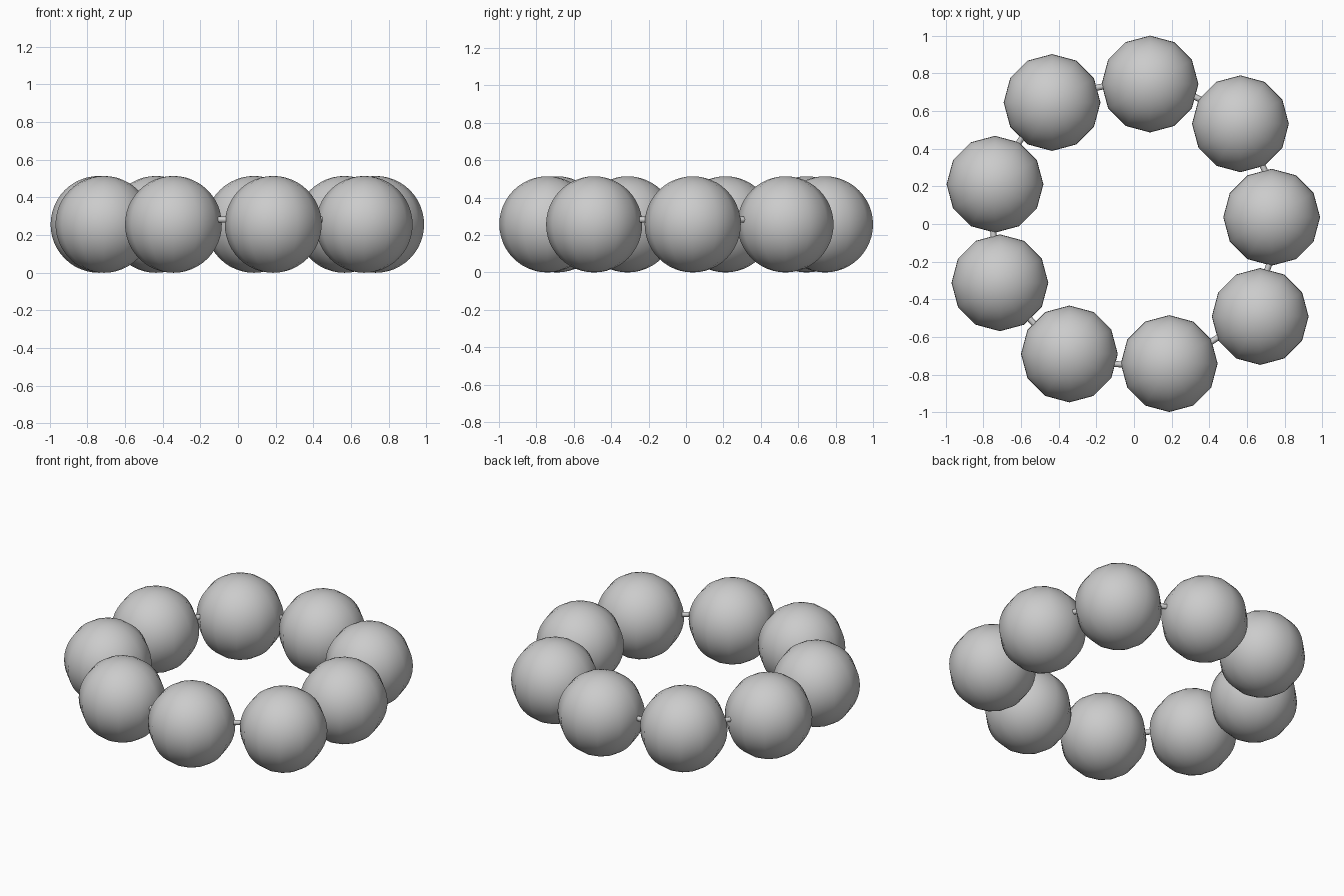
import bpy

if "Cube" in bpy.data.objects:
    bpy.data.objects.remove(bpy.data.objects["Cube"])

BEAD_RADIUS = 0.257
CORD_RADIUS = 0.75

# bead centres around the loop
centres = [(0.085, 0.743), (0.565, 0.532), (0.731, 0.036),
           (0.670, -0.491), (0.187, -0.741), (-0.343, -0.690),
           (-0.712, -0.312), (-0.738, 0.211), (-0.435, 0.645)]


def smooth(obj):
    for poly in obj.data.polygons:
        poly.use_smooth = True


# beads: identical 12-sided spheres sharing one mesh
bead_mesh = None
for i, (x, y) in enumerate(centres):
    if bead_mesh is None:
        bpy.ops.mesh.primitive_uv_sphere_add(
            segments=12, ring_count=24, radius=BEAD_RADIUS,
            location=(x, y, BEAD_RADIUS))
        bead = bpy.context.object
        smooth(bead)
        bead_mesh = bead.data
        bead_mesh.name = "bead"
    else:
        bead = bpy.data.objects.new("bead", bead_mesh)
        bead.location = (x, y, BEAD_RADIUS)
        bpy.context.collection.objects.link(bead)
    bead.name = f"bead_{i + 1}"

# thin cord threaded through the beads
bpy.ops.mesh.primitive_torus_add(
    major_segments=48, minor_segments=8,
    major_radius=CORD_RADIUS, minor_radius=0.016,
    location=(0, 0, 0.282))
cord = bpy.context.object
cord.name = "cord"
smooth(cord)
